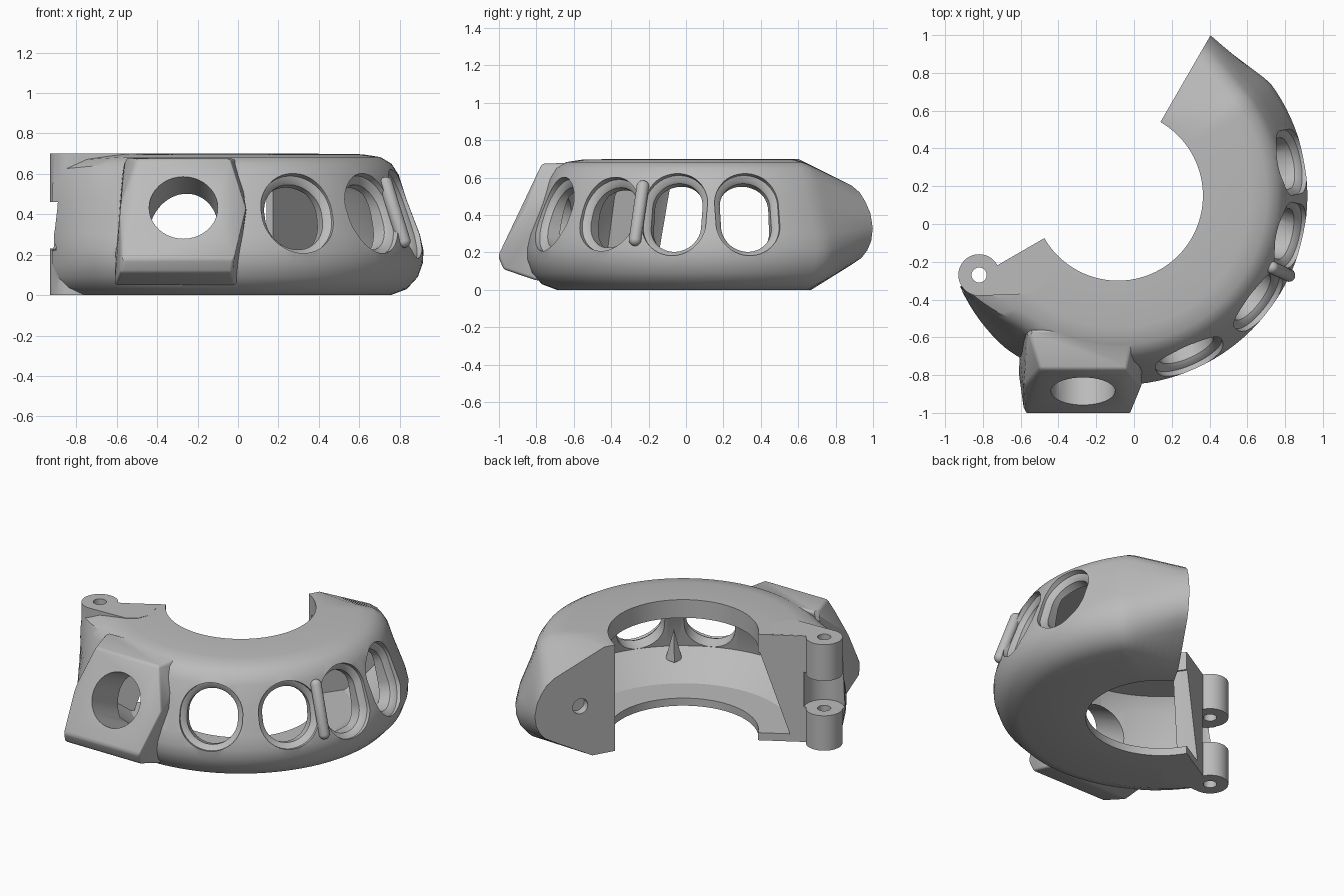
import bpy, bmesh
from math import sin, cos, radians, pi
from mathutils import Vector, Matrix

if "Cube" in bpy.data.objects:
    bpy.data.objects.remove(bpy.data.objects["Cube"])

grey = bpy.data.materials.new("plain grey")
grey.use_nodes = True
grey.diffuse_color = (0.5, 0.5, 0.5, 1)
grey.node_tree.nodes["Principled BSDF"].inputs["Base Color"].default_value = (0.5, 0.5, 0.5, 1)

CX, CY = -0.085, 0.15          # ring centre
START, END = -150, 60          # ring ends, degrees
LEAN = radians(19)             # tilt of the outer wall


def polar(r, deg, z):
    a = radians(deg)
    return Vector((CX + r * cos(a), CY + r * sin(a), z))


def finish(name, bm):
    bmesh.ops.recalc_face_normals(bm, faces=bm.faces)
    mesh = bpy.data.meshes.new(name)
    bm.to_mesh(mesh)
    bm.free()
    mesh.materials.append(grey)
    ob = bpy.data.objects.new(name, mesh)
    bpy.context.collection.objects.link(ob)
    return ob


def loft(name, rings):
    """Skin closed rings of equal length and cap both ends."""
    bm = bmesh.new()
    vs = [[bm.verts.new(p) for p in ring] for ring in rings]
    n = len(vs[0])
    for a, b in zip(vs, vs[1:]):
        for i in range(n):
            j = (i + 1) % n
            bm.faces.new((a[i], a[j], b[j], b[i]))
    bm.faces.new(vs[0])
    bm.faces.new(vs[-1])
    return finish(name, bm)


def prism(name, outline, z0, z1):
    return loft(name, [[Vector((x, y, z)) for x, y in outline] for z in (z0, z1)])


def sweep(name, section, a0, a1, steps):
    return loft(name, [[polar(r, a0 + i * (a1 - a0) / steps, z) for r, z in section]
                       for i in range(steps + 1)])


def disc(x, y, r, n=40):
    return [(x + r * cos(2 * pi * i / n), y + r * sin(2 * pi * i / n)) for i in range(n)]


def apply(ob, mod):
    with bpy.context.temp_override(object=ob, active_object=ob):
        bpy.ops.object.modifier_apply(modifier=mod.name)


def combine(ob, other, how):
    mod = ob.modifiers.new("bool", 'BOOLEAN')
    mod.operation, mod.solver, mod.object = how, 'EXACT', other
    apply(ob, mod)
    bpy.data.objects.remove(other)


def frame(origin, u, v):
    """Place a flat outline (a, b) at depth d from a tilted plane."""
    n = u.cross(v)
    return lambda a, b, d: origin + u * a + v * b + n * d


# Ring shell: full section, steep section at the hinge, chamfered section at the far end
full = [(.45, 0), (.84, 0), (.92, .03), (.975, .09), (1.0, .16), (1.003, .22), (.985, .3),
        (.92, .47), (.88, .595), (.845, .65), (.79, .683), (.70, .697), (.45, .70)]
hinge_end = [(.45, 0), (.86, 0), (.92, .04), (.95, .09), (.96, .15), (.965, .22), (.965, .3),
             (.965, .45), (.96, .56), (.95, .62), (.88, .665), (.72, .698), (.45, .70)]
far_end = [(.45, 0), (.6, 0), (.84, .13), (.91, .17), (.945, .21), (.97, .26), (.98, .33),
           (.965, .41), (.935, .47), (.90, .52), (.85, .557), (.52, .70), (.45, .70)]
BLEND = 23


def shell_ring(deg):
    if deg < START + BLEND:
        t = (deg - START) / BLEND
        return [polar(r0 + (r1 - r0) * t, deg, z0 + (z1 - z0) * t)
                for (r0, z0), (r1, z1) in zip(hinge_end, full)]
    if deg <= END - BLEND:
        return [polar(r, deg, z) for r, z in full]
    t = (END - deg) / BLEND
    ring = [polar(r0, END, z0).lerp(polar(r1, END - BLEND, z1), t)
            for (r0, z0), (r1, z1) in zip(far_end, full)]
    ring[0], ring[-1] = polar(.45, deg, 0), polar(.45, deg, .7)
    return ring


body = loft("ring_body", [shell_ring(START + i * (END - START) / 70) for i in range(71)])

# Hinge knuckles with the tabs that tie them to the ring
HX, HY = -.82, -.27
tab = [(HX, HY), (-.82, -.38), (-.56, -.37), (-.5, -.33), (-.47, -.26), (-.5, -.1)]
for z0, z1 in ((0, .23), (.46, .70)):
    combine(body, prism("tab", tab, z0, z1), 'UNION')
combine(body, prism("gap", disc(HX, HY, .122), .23, .46), 'DIFFERENCE')
for z0, z1 in ((0, .23), (.46, .70)):
    combine(body, prism("knuckle", disc(HX, HY, .11), z0, z1), 'UNION')

# Large rounded block on the front: depth, height, right and left edges
bm = bmesh.new()
for y, z, x0, x1 in ((-1.005, .18, -.57, -.02), (-.77, .675, -.50, -.04),
                     (-.56, .68, -.56, 0), (-.86, .43, -.585, .04), (-.6, .4, -.6, .045),
                     (-.6, .06, -.6, 0), (-.8, .05, -.61, -.01), (-.975, .11, -.585, -.03)):
    for x in (x0, x1):
        bm.verts.new((x, y, z))
bmesh.ops.convex_hull(bm, input=bm.verts)
bmesh.ops.dissolve_limit(bm, angle_limit=radians(6), verts=bm.verts, edges=bm.edges)
block = finish("block", bm)
bevel = block.modifiers.new("bevel", 'BEVEL')
bevel.width, bevel.segments, bevel.limit_method = .05, 4, 'ANGLE'
bevel.angle_limit = radians(20)
apply(block, bevel)
combine(body, block, 'UNION')

# Hollow inside, open toward the centre, with a sloped mouth at the hinge end
cavity = [(.40, .05), (.66, .05), (.80, .14), (.87, .2), (.81, .5), (.75, .58), (.40, .58)]
combine(body, sweep("cavity", cavity, -139, 55, 56), 'DIFFERENCE')
mouth = [(.40, .05), (.64, .05), (.46, .58), (.40, .58)]
combine(body, sweep("mouth", mouth, START - 3, -137, 5), 'DIFFERENCE')


# Windows with flared rims: angle, half width, half straight height
def stadium(w, h, n=48):
    pts = []
    for i in range(n):
        t = 2 * pi * (i + .5) / n
        pts.append((w * cos(t), w * sin(t) + (h if sin(t) > 0 else -h)))
    return pts


def wall_frame(deg, r, z):
    u = polar(1, deg + 90, 0) - Vector((CX, CY, 0))
    out = polar(1, deg, 0) - Vector((CX, CY, 0))
    return frame(polar(r, deg, z), u, Vector((0, 0, cos(LEAN))) - out * sin(LEAN))


for deg, w, h in ((-66, .155, .015), (-37, .15, .02), (-13, .137, .056), (11, .137, .056)):
    at = wall_frame(deg, .94, .405)
    steps = ((-.3, 0), (-.06, 0), (-.045, .012), (-.032, .036), (.1, .042))
    combine(body, loft("window", [[at(a, b, d) for a, b in stadium(w + g, h)]
                                  for d, g in steps]), 'DIFFERENCE')

# Round bore through the front block
tilt = radians(26)
at = frame(Vector((-.27, -.88, .43)), Vector((1, 0, 0)), Vector((0, sin(tilt), cos(tilt))))
combine(body, loft("bore", [[at(a, b, d) for a, b in disc(0, 0, .17)]
                            for d in (-.36, .2)]), 'DIFFERENCE')

# Hinge pin hole and the small socket in the far end
combine(body, prism("pin_hole", disc(HX, HY, .04, 24), -.1, .8), 'DIFFERENCE')
across = polar(1, END + 90, 0) - Vector((CX, CY, 0))
at = frame(polar(.68, END, .34), Vector((0, 0, 1)), across.cross(Vector((0, 0, 1))))
combine(body, loft("socket", [[at(a, b, d) for a, b in disc(0, 0, .05, 24)]
                              for d in (-.05, .05)]), 'DIFFERENCE')

# Rounded rod on the outer wall
bm = bmesh.new()
bmesh.ops.create_uvsphere(bm, u_segments=20, v_segments=11, radius=.034)
for v in bm.verts:
    v.co.z += .15 if v.co.z > 0 else -.15
at = wall_frame(-25, .95, .41)
o = at(0, 0, 0)
axes = Matrix((at(1, 0, 0) - o, at(0, 0, -1) - o, at(0, 1, 0) - o)).transposed()
bmesh.ops.transform(bm, matrix=Matrix.Translation(o) @ axes.to_4x4(), verts=bm.verts)
rod = finish("outer_rod", bm)

# Pointed web on the inner wall between the round windows
bm = bmesh.new()
bmesh.ops.create_cone(bm, cap_ends=True, segments=4, radius1=.05, radius2=0, depth=.2,
                      matrix=Matrix.Translation(polar(.81, -51, .24))
                      @ Matrix.Rotation(radians(-51), 4, 'Z'))
finish("inner_web", bm)

# Smooth shading with crisp edges
bpy.context.view_layer.update()
bpy.ops.object.select_all(action='DESELECT')
body.select_set(True)
rod.select_set(True)
bpy.context.view_layer.objects.active = body
bpy.ops.object.shade_smooth_by_angle(angle=radians(32))
